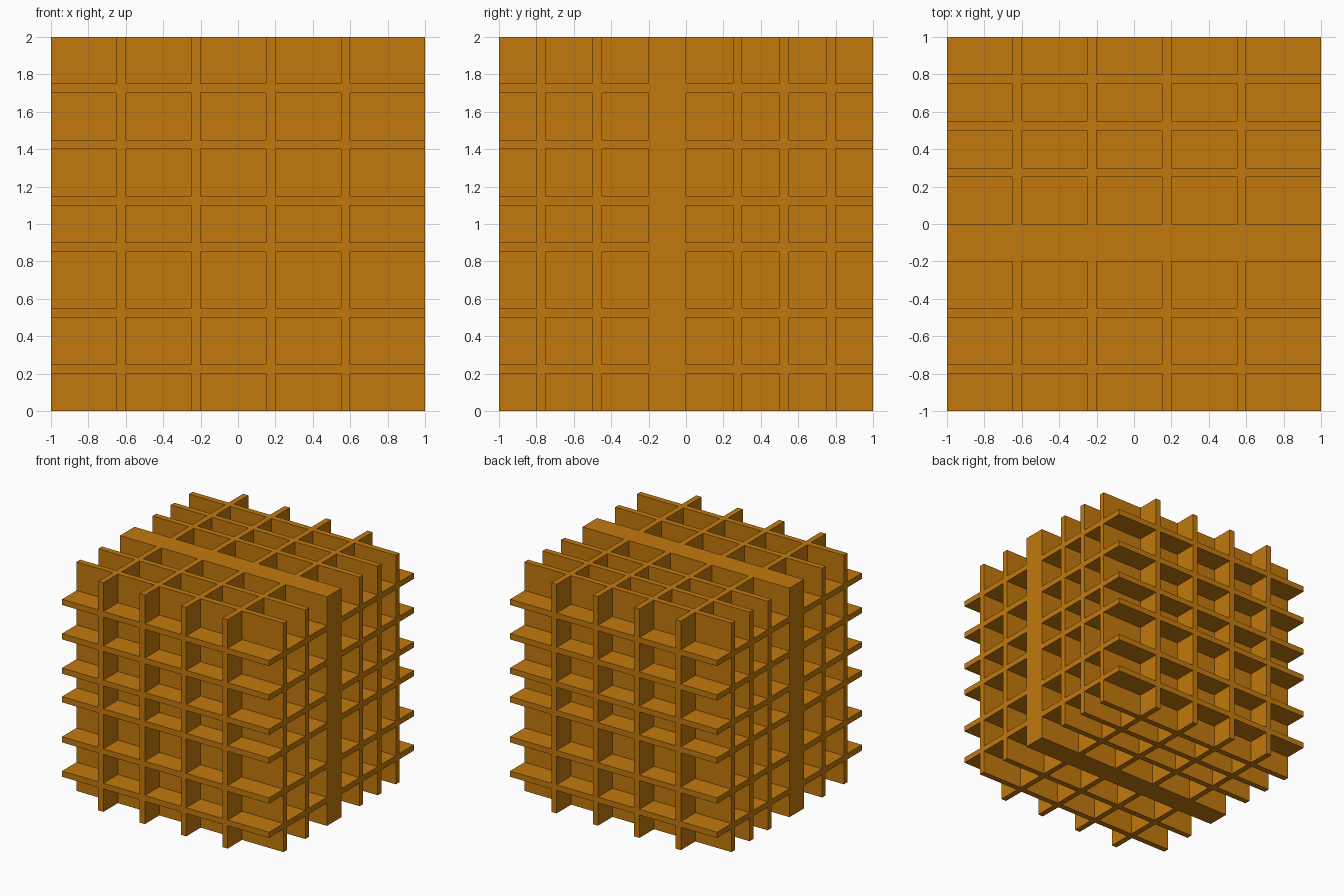
import bpy
import bmesh
from mathutils import Matrix, Vector

cube = bpy.data.objects.get("Cube")
if cube:
    bpy.data.objects.remove(cube, do_unlink=True)

# One ochre colour throughout
ochre = bpy.data.materials.new("ochre")
ochre.use_nodes = True
COLOUR = (0.54, 0.19, 0.004, 1.0)
ochre.diffuse_color = COLOUR
bsdf = next(n for n in ochre.node_tree.nodes if n.type == 'BSDF_PRINCIPLED')
bsdf.inputs["Base Color"].default_value = COLOUR

THIN = 0.05


def plate_set(name, axis, spans):
    """Parallel square plates, each filling one (low, high) span on an axis."""
    bm = bmesh.new()
    for low, high in spans:
        size = Vector((2, 2, 2))
        centre = Vector((0, 0, 1))
        size[axis] = high - low
        centre[axis] = (low + high) / 2
        bmesh.ops.create_cube(
            bm, size=1, matrix=Matrix.Translation(centre) @ Matrix.Diagonal(size.to_4d()))
    mesh = bpy.data.meshes.new(name)
    bm.to_mesh(mesh)
    bm.free()
    mesh.materials.append(ochre)
    obj = bpy.data.objects.new(name, mesh)
    bpy.context.collection.objects.link(obj)
    return obj


def thin(starts):
    return [(s, s + THIN) for s in starts]


# Cross plates, including the one thick slab, form the base of the lattice
lattice = plate_set("plate_lattice", 1,
                    thin([-0.8, -0.5, 0.25, 0.5, 0.75]) + [(-0.2, 0.0)])
uprights = plate_set("upright_plates", 0, thin([-0.65, -0.25, 0.15, 0.55]))
shelves = plate_set("shelf_plates", 2, thin([0.2, 0.5, 0.85, 1.1, 1.4, 1.7]))

# Fuse the three directions into one clean solid
bpy.context.view_layer.objects.active = lattice
for part in (uprights, shelves):
    union = lattice.modifiers.new("join_" + part.name, 'BOOLEAN')
    union.operation = 'UNION'
    union.solver = 'EXACT'
    union.object = part
    bpy.ops.object.modifier_apply(modifier=union.name)
    bpy.data.objects.remove(part, do_unlink=True)
